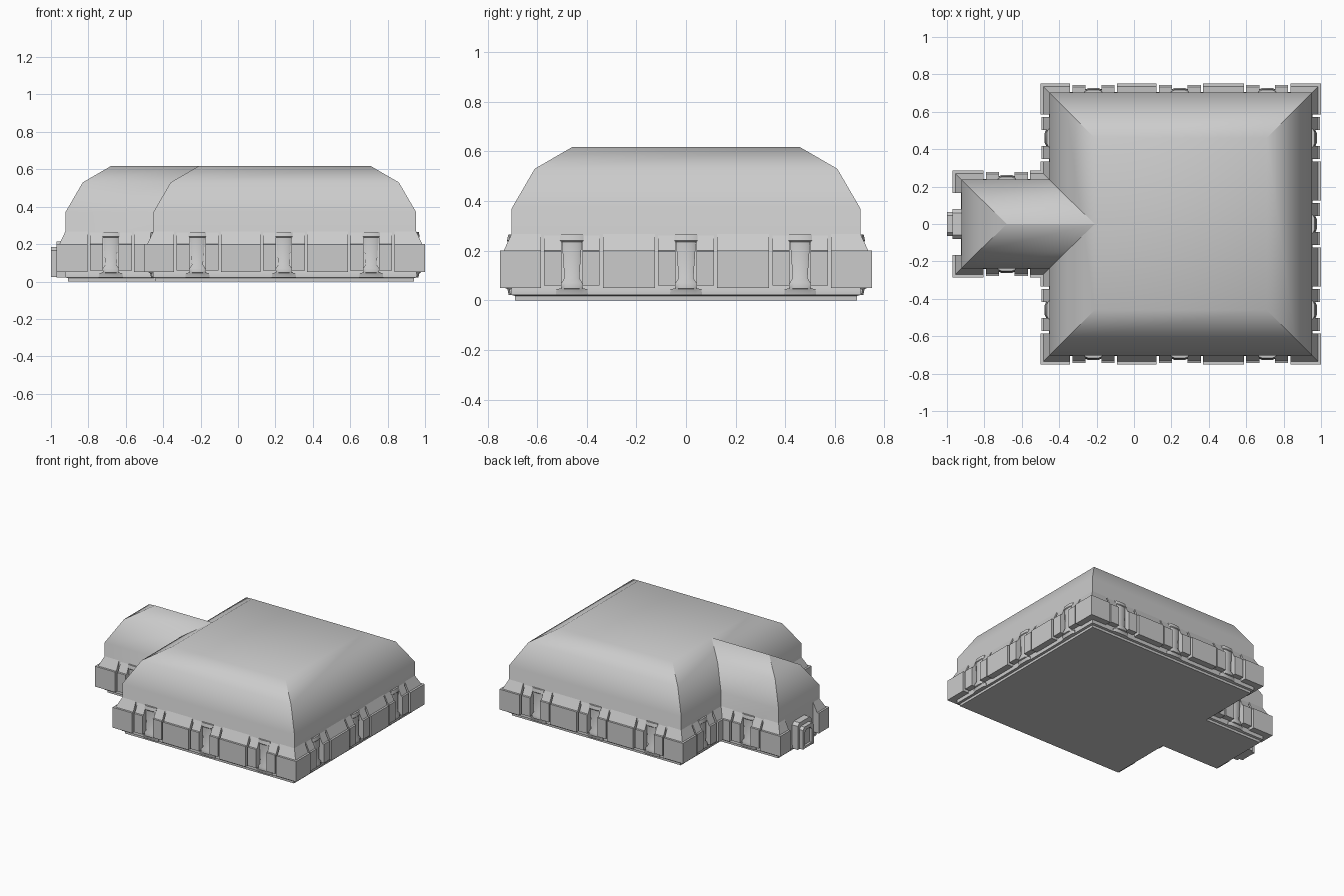
import bpy, bmesh, math
from mathutils import Vector

if "Cube" in bpy.data.objects:
    bpy.data.objects.remove(bpy.data.objects["Cube"])


def loft(bm, rings):
    """Skin a stack of equal-length closed rings and cap both ends."""
    rows = [[bm.verts.new(p) for p in r] for r in rings]
    n = len(rows[0])
    for a, b in zip(rows, rows[1:]):
        for i in range(n):
            j = (i + 1) % n
            bm.faces.new((a[i], a[j], b[j], b[i]))
    bm.faces.new(rows[0][::-1])
    bm.faces.new(rows[-1])


def finish(bm, name, angle=35):
    bmesh.ops.recalc_face_normals(bm, faces=bm.faces[:])
    me = bpy.data.meshes.new(name)
    bm.to_mesh(me)
    bm.free()
    ob = bpy.data.objects.new(name, me)
    bpy.context.collection.objects.link(ob)
    bpy.ops.object.select_all(action='DESELECT')
    ob.select_set(True)
    bpy.context.view_layer.objects.active = ob
    bpy.ops.object.shade_smooth_by_angle(angle=math.radians(angle))
    return ob


# Body profile: (inset from outer footprint, height)
BODY = [(.06, 0), (.06, .018), (.045, .022), (.045, .045), (.047, .05),
        (.047, .37), (.14, .53), (.29, .617)]

# Main hall with hipped, rounded roof
bm = bmesh.new()
loft(bm, [[(-.5 + d, -.75 + d, z), (1 - d, -.75 + d, z),
           (1 - d, .75 - d, z), (-.5 + d, .75 - d, z)] for d, z in BODY])
finish(bm, "main_hall")

# Entrance wing, ending exactly in the roof valleys
bm = bmesh.new()
rings = []
for d, z in BODY:
    h = max(.285 - d, .001)
    rings.append([(-.97 + d, -h, z), (-.5 + d, -h, z), (-.5 + d, h, z), (-.97 + d, h, z)])
loft(bm, rings)
finish(bm, "entrance_wing")


class Side:
    """One wall: u runs along it, d runs inward, z is up."""

    def __init__(self, start, direction, length, pillars, ends):
        self.o = Vector((*start, 0))
        self.u = Vector((*direction, 0))
        self.n = Vector((-direction[1], direction[0], 0))
        self.length, self.pillars, self.ends = length, pillars, ends

    def at(self, u, d, z):
        return self.o + self.u * u + self.n * d + Vector((0, 0, z))


P3 = (.283, .745, 1.212)
B3 = tuple(1.5 - p for p in reversed(P3))
Y3 = (.29, .75, 1.21)
# ends: +1 outer corner mitre, -1 inner corner mitre
SIDES = [
    Side((-.5, -.75), (1, 0), 1.5, P3, (1, 1)),
    Side((1, -.75), (0, 1), 1.5, Y3, (1, 1)),
    Side((1, .75), (-1, 0), 1.5, B3, (1, 1)),
    Side((-.5, .75), (0, -1), .465, (.29,), (1, -1)),
    Side((-.5, .285), (-1, 0), .47, (.18,), (-1, 1)),
    Side((-.97, -.285), (1, 0), .47, (.29,), (1, -1)),
    Side((-.5, -.285), (0, -1), .465, (.175,), (-1, 1)),
]
DOOR = Side((-.97, .285), (0, -1), .57, (), (1, 1))

WIDE = [(.05, .05), (0, .05), (0, .2), (.015, .2), (.047, .268), (.052, .268)]
NARROW = [(.05, .06), (.006, .06), (.006, .198), (.017, .2), (.047, .262), (.052, .262)]


def block(bm, s, u0, u1, prof, m0=0, m1=0):
    loft(bm, [[s.at(u0 + m0 * d, d, z) for d, z in prof],
              [s.at(u1 - m1 * d, d, z) for d, z in prof]])


# Wall panels between the pillars
wide, narrow = bmesh.new(), bmesh.new()
for s in SIDES:
    cuts = [0]
    for p in s.pillars:
        cuts += [p - .125, p + .125]
        block(narrow, s, p - .112, p - .042, NARROW)
        block(narrow, s, p + .042, p + .112, NARROW)
    cuts.append(s.length)
    for i in range(0, len(cuts), 2):
        block(wide, s, cuts[i], cuts[i + 1], WIDE,
              s.ends[0] if i == 0 else 0,
              s.ends[1] if i == len(cuts) - 2 else 0)
block(wide, DOOR, 0, .12, WIDE, 1, 0)
block(wide, DOOR, .45, .57, WIDE, 0, 1)
finish(wide, "wall_panels")
finish(narrow, "pillar_side_panels")

# Tapered pillars: (half width, outer inset, height)
PILLAR = [(.065, .035, .022), (.062, .03, .045), (.042, .022, .048), (.042, .022, .07),
          (.03, .03, .09), (.04, .032, .235), (.047, .028, .24), (.047, .034, .265)]
bm = bmesh.new()
for s in SIDES:
    for p in s.pillars:
        loft(bm, [[s.at(p - w, .055, z), s.at(p - w, d + .008, z), s.at(p - w * .6, d, z),
                   s.at(p + w * .6, d, z), s.at(p + w, d + .008, z), s.at(p + w, .055, z)]
                  for w, d, z in PILLAR])
finish(bm, "pillars")


def door_prism(name, outline, d0, d1):
    bm = bmesh.new()
    loft(bm, [[DOOR.at(.285 + u, d, z) for u, z in outline] for d in (d0, d1)])
    return finish(bm, name)


def arch(w, z0, z1, c):
    return [(-w, z0), (-w, z1 - c), (-w + c, z1), (w - c, z1), (w, z1 - c), (w, z0)]


# Doorway: stepped surround, projecting frame, recessed door leaf
door_prism("door_surround", arch(.08, .022, .215, .02), 0, .06)
door_prism("door_frame", arch(.063, .025, .185, .018) + arch(.04, .025, .16, .018)[::-1], -.03, .03)
door_prism("door_leaf", arch(.042, .025, .162, .018), -.01, .02)
door_prism("door_step", [(-.063, .025), (-.063, .04), (.063, .04), (.063, .025)], -.028, .03)
